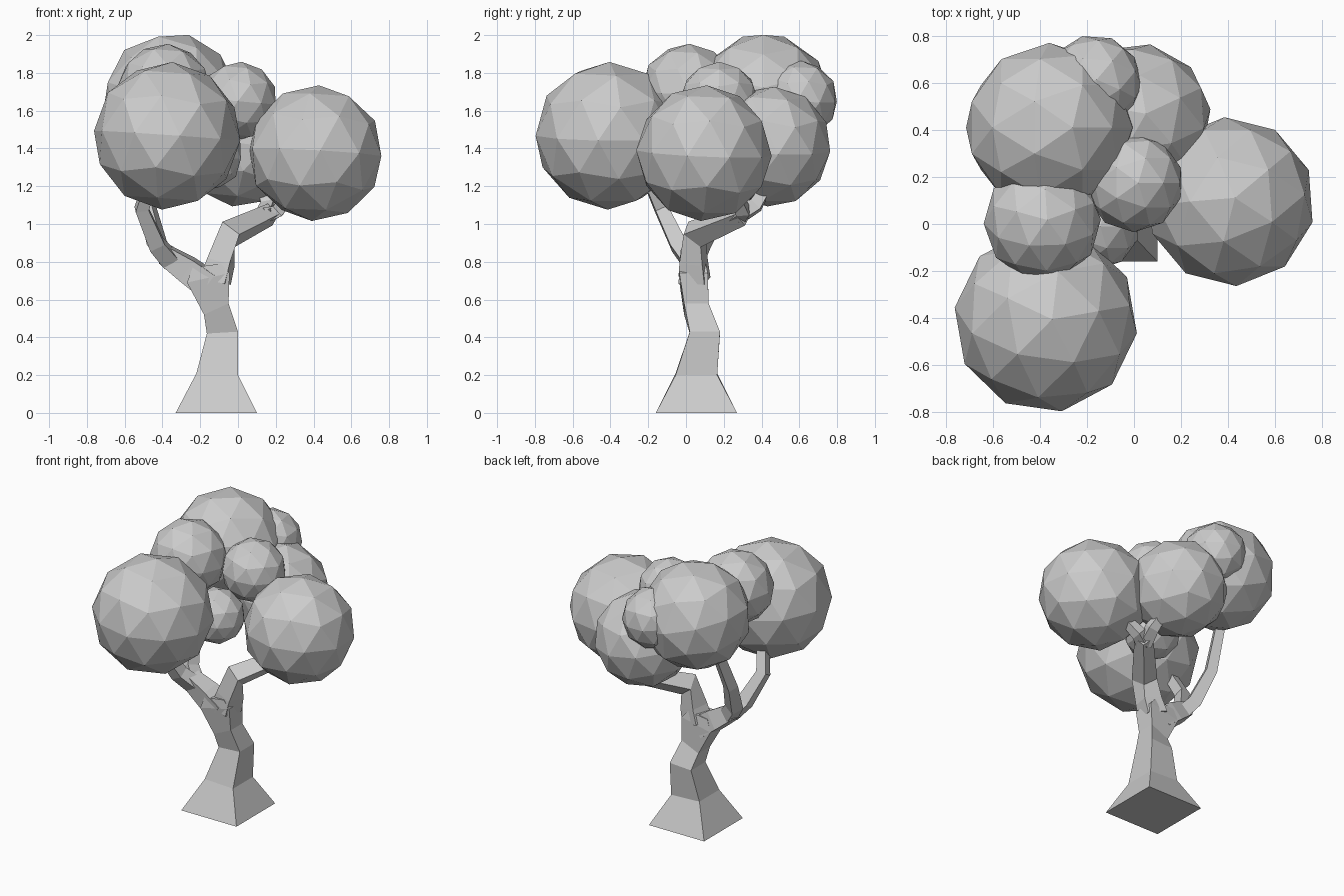
import bpy, bmesh, math
from mathutils import Vector


def finish(name, bm):
    bmesh.ops.recalc_face_normals(bm, faces=bm.faces)
    me = bpy.data.meshes.new(name)
    bm.to_mesh(me)
    bm.free()
    ob = bpy.data.objects.new(name, me)
    bpy.context.collection.objects.link(ob)
    return ob


def skin(name, rings):
    # join successive four-point rings and cap both ends
    bm = bmesh.new()
    loops = [[bm.verts.new(p) for p in ring] for ring in rings]
    for a, b in zip(loops, loops[1:]):
        for i in range(4):
            j = (i + 1) % 4
            bm.faces.new((a[i], a[j], b[j], b[i]))
    bm.faces.new(loops[0][::-1])
    bm.faces.new(loops[-1])
    return finish(name, bm)


def branch(name, path):
    # square tube along (x, y, z, thickness) points
    pts = [Vector(p[:3]) for p in path]
    rings = []
    ref = Vector((0.25, 1, 0))
    for i, p in enumerate(pts):
        d = (pts[min(i + 1, len(pts) - 1)] - pts[max(i - 1, 0)]).normalized()
        u = (ref - d * ref.dot(d)).normalized()
        v = d.cross(u)
        ref = u
        h = path[i][3] / 2
        rings.append([p + u * a * h + v * b * h
                      for a, b in ((1, 1), (-1, 1), (-1, -1), (1, -1))])
    return skin(name, rings)


# trunk: x range, y range, height at left and right side
trunk = [(-0.33, 0.10, -0.16, 0.27, 0.0, 0.0),
         (-0.22, 0.00, -0.055, 0.165, 0.21, 0.20),
         (-0.165, 0.0, 0.02, 0.18, 0.42, 0.43),
         (-0.18, -0.05, -0.01, 0.12, 0.52, 0.58),
         (-0.27, -0.045, -0.035, 0.115, 0.69, 0.74),
         (-0.24, -0.09, -0.03, 0.105, 0.77, 0.79)]
skin("trunk", [[(x0, y0, zl), (x1, y0, zr), (x1, y1, zr), (x0, y1, zl)]
               for x0, x1, y0, y1, zl, zr in trunk])

# main limbs and forks
branch("right_limb", [(-0.12, 0.045, 0.70, 0.14), (-0.09, 0.04, 0.80, 0.125),
                      (-0.05, 0.045, 0.945, 0.115), (0.17, 0.30, 1.05, 0.085)])
branch("right_fork_front", [(0.14, 0.27, 1.04, 0.08), (0.21, 0.30, 1.07, 0.07),
                            (0.30, 0.25, 1.18, 0.05)])
branch("right_fork_back", [(0.14, 0.27, 1.04, 0.08), (0.16, 0.37, 1.10, 0.07),
                           (0.12, 0.43, 1.20, 0.05)])
branch("left_limb", [(-0.16, 0.04, 0.68, 0.14), (-0.27, 0.04, 0.76, 0.13),
                     (-0.39, 0.03, 0.84, 0.10)])
branch("left_fork_front", [(-0.36, 0.02, 0.81, 0.09), (-0.43, -0.04, 0.89, 0.085),
                           (-0.51, -0.13, 1.08, 0.07), (-0.46, -0.20, 1.24, 0.06)])
branch("left_fork_back", [(-0.36, 0.04, 0.81, 0.09), (-0.43, 0.08, 0.90, 0.085),
                          (-0.48, 0.19, 1.10, 0.07), (-0.46, 0.30, 1.36, 0.06)])

# leaf clumps: x, y, z, radius, tilt, turn
clumps = [(-0.375, -0.41, 1.467, 0.392, 4, 10),
          (0.41, 0.095, 1.375, 0.36, 4, 40),
          (-0.36, 0.41, 1.655, 0.36, 16, 0),
          (-0.39, 0.01, 1.705, 0.25, 5, 20),
          (0.0, 0.175, 1.65, 0.21, 5, 0),
          (0.01, 0.45, 1.41, 0.32, 8, 25),
          (-0.17, 0.60, 1.66, 0.205, 5, 50),
          (-0.16, -0.01, 1.36, 0.185, 5, 0)]
for x, y, z, r, tilt, turn in clumps:
    bpy.ops.mesh.primitive_ico_sphere_add(
        subdivisions=2, radius=r, location=(x, y, z),
        rotation=(0, math.radians(tilt), math.radians(turn)))
    bpy.context.object.name = "leaf_clump"
